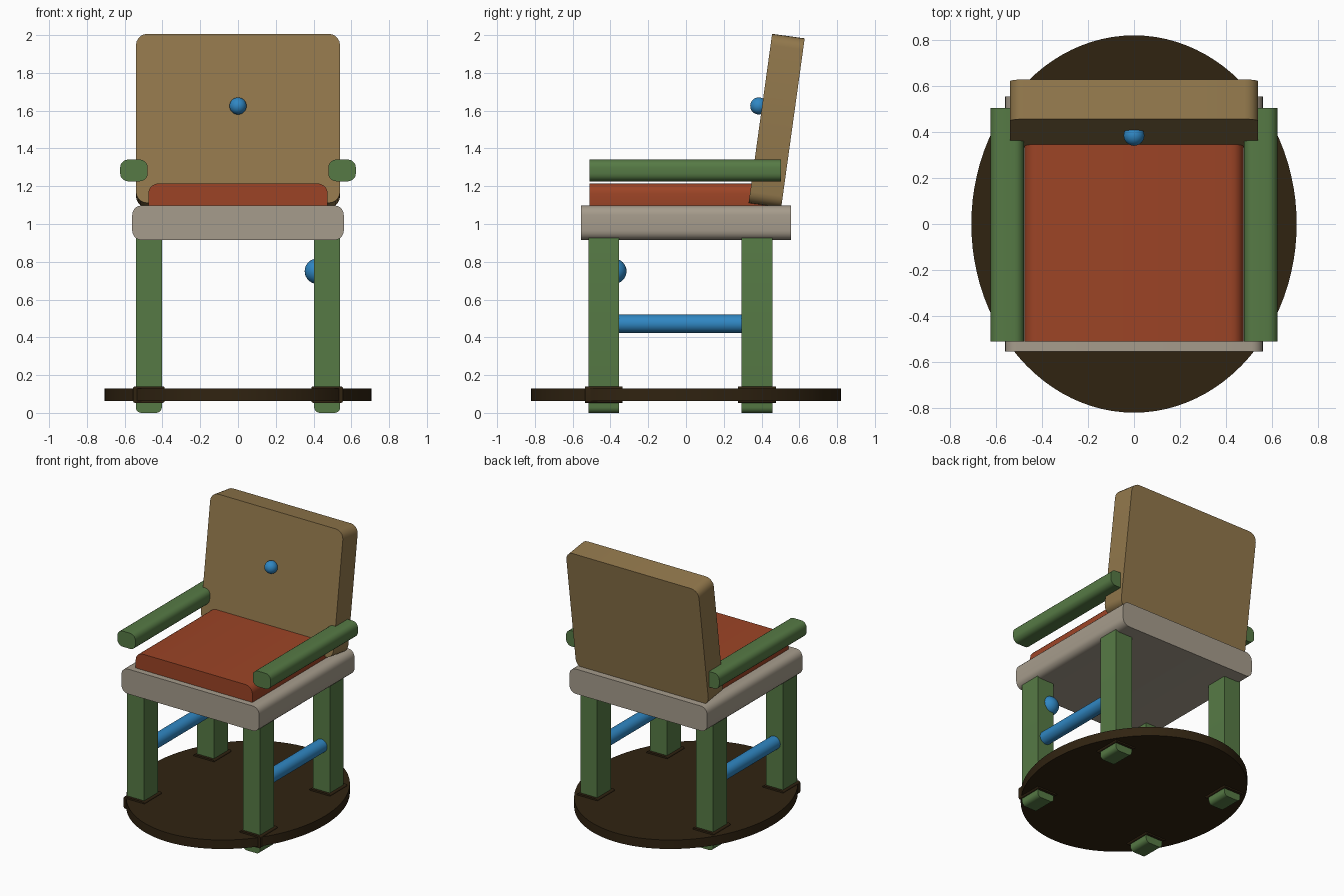
import bpy, bmesh, math
from mathutils import Matrix, Vector

cube = bpy.data.objects.get("Cube")
if cube:
    bpy.data.objects.remove(cube, do_unlink=True)


def material(name, rgb):
    """Flat colour given as 0-255 display values, stored linear."""
    m = bpy.data.materials.new(name)
    m.use_nodes = True
    lin = [((c / 255 + 0.055) / 1.055) ** 2.4 for c in rgb] + [1]
    m.diffuse_color = lin
    m.node_tree.nodes["Principled BSDF"].inputs["Base Color"].default_value = lin
    return m


green = material("green wood", (86, 122, 69))
tan = material("tan back", (146, 120, 76))
red = material("rust cushion", (156, 68, 38))
grey = material("warm grey seat", (166, 156, 140))
blue = material("blue", (48, 135, 195))
dark = material("dark brown", (48, 35, 17))


def finish(name, bm, mat):
    bmesh.ops.recalc_face_normals(bm, faces=bm.faces)
    mesh = bpy.data.meshes.new(name)
    bm.to_mesh(mesh)
    bm.free()
    mesh.materials.append(mat)
    ob = bpy.data.objects.new(name, mesh)
    bpy.context.collection.objects.link(ob)
    bpy.ops.object.select_all(action="DESELECT")
    ob.select_set(True)
    bpy.context.view_layer.objects.active = ob
    bpy.ops.object.shade_smooth_by_angle(angle=math.radians(35))
    return ob


def bar(name, mat, x, y, z, radius, tilt=0):
    """Rounded rectangle in x-z, extruded straight along y."""
    centre = Vector((sum(x) / 2, sum(y) / 2, sum(z) / 2))
    hx, hy, hz = [(r[1] - r[0]) / 2 for r in (x, y, z)]
    bm = bmesh.new()
    ring = []
    steps = 5
    for corner, (sx, sz) in enumerate([(1, 1), (-1, 1), (-1, -1), (1, -1)]):
        for i in range(steps + 1):
            a = math.pi / 2 * (corner + i / steps)
            ring.append(bm.verts.new((sx * (hx - radius) + radius * math.cos(a), -hy,
                                      sz * (hz - radius) + radius * math.sin(a))))
    face = bm.faces.new(ring)
    ext = bmesh.ops.extrude_face_region(bm, geom=[face])
    moved = [g for g in ext["geom"] if isinstance(g, bmesh.types.BMVert)]
    bmesh.ops.translate(bm, verts=moved, vec=(0, 2 * hy, 0))
    bm.transform(Matrix.Translation(centre) @ Matrix.Rotation(tilt, 4, "X"))
    return finish(name, bm, mat)


def ball(name, centre, radius):
    bm = bmesh.new()
    bmesh.ops.create_uvsphere(bm, u_segments=32, v_segments=16, radius=radius,
                              matrix=Matrix.Translation(centre))
    return finish(name, bm, blue)


def cylinder(name, mat, matrix, radius, depth, segments):
    bm = bmesh.new()
    bmesh.ops.create_cone(bm, cap_ends=True, segments=segments, radius1=radius,
                          radius2=radius, depth=depth, matrix=matrix)
    return finish(name, bm, mat)


# Oval base plate
cylinder("base_plate", dark,
         Matrix.Translation((0, 0, 0.096)) @ Matrix.Diagonal((0.707, 0.82, 1, 1)),
         1, 0.066, 96)

# Seat, cushion and leaning back
bar("seat", grey, (-0.56, 0.56), (-0.555, 0.555), (0.915, 1.098), 0.05)
bar("cushion", red, (-0.475, 0.475), (-0.511, 0.42), (1.04, 1.215), 0.055)
bar("backrest", tan, (-0.54, 0.54), (0.393, 0.567), (1.095, 1.999), 0.06,
    tilt=-math.radians(7.9))

# Legs with collars, stretchers and arms on both sides
for side, s in (("left", 1), ("right", -1)):
    def span(a, b):
        return sorted((s * a, s * b))

    for end, y in (("front", -0.435), ("back", 0.376)):
        bar(f"{end}_{side}_leg", green, span(0.403, 0.541),
            (y - 0.081, y + 0.081), (0, 1.0), 0.03)
        bar(f"{end}_{side}_collar", dark, span(0.388, 0.556),
            (y - 0.1, y + 0.1), (0.053, 0.141), 0.012)
    cylinder(f"{side}_stretcher", blue,
             Matrix.Translation((s * 0.472, -0.03, 0.472)) @ Matrix.Rotation(math.pi / 2, 4, "X"),
             0.048, 0.7, 32)
    bar(f"{side}_armrest", green, span(0.478, 0.624), (-0.511, 0.504), (1.226, 1.341), 0.042)

# Round knobs
ball("back_knob", (0, 0.385, 1.625), 0.045)
ball("leg_knob", (0.42, -0.382, 0.75), 0.067)
